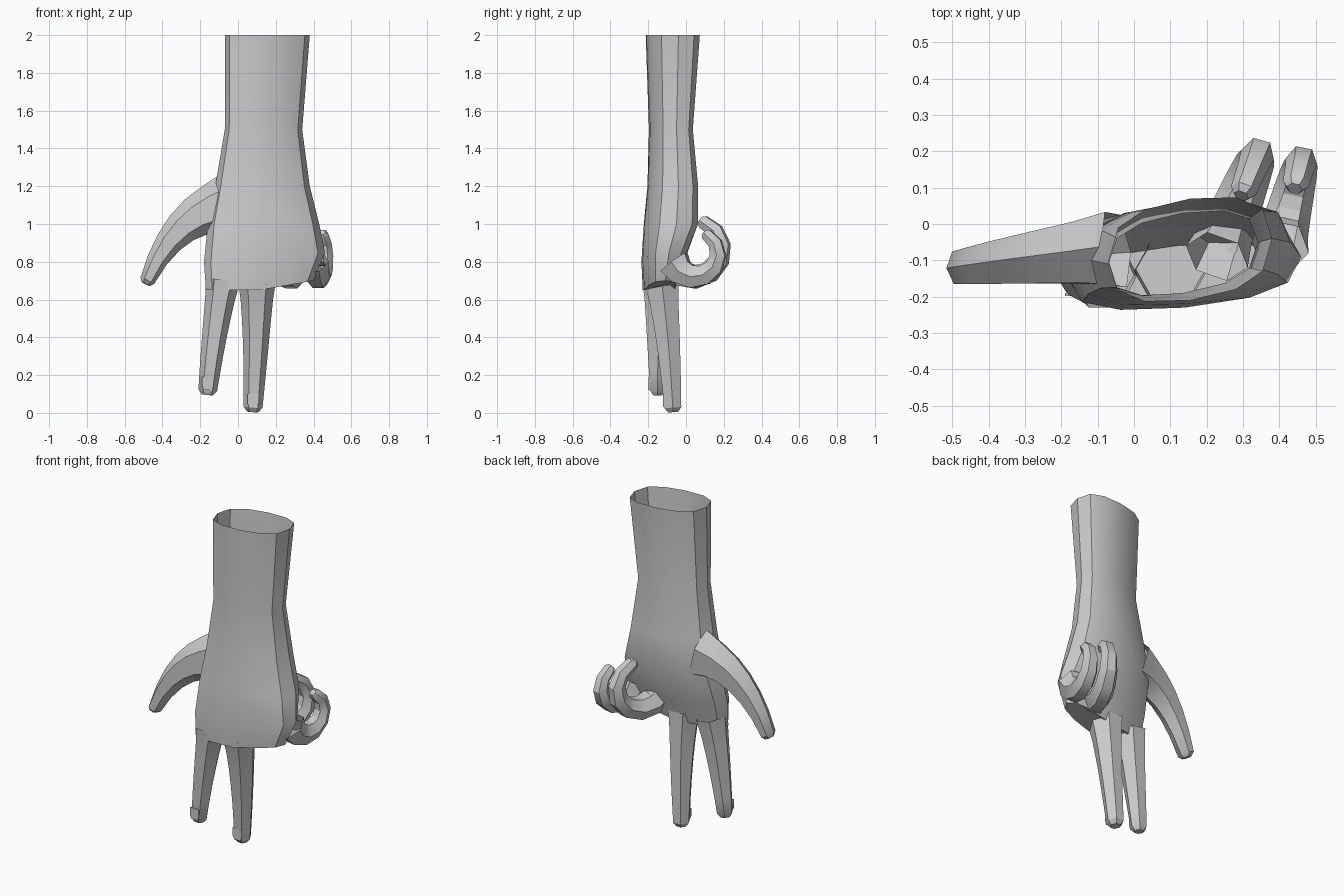
import bpy, bmesh, math
from mathutils import Vector

cube = bpy.data.objects.get("Cube")
if cube:
    bpy.data.objects.remove(cube, do_unlink=True)

skin = bpy.data.materials.new("plain grey")
skin.use_nodes = True
grey = (0.6, 0.6, 0.6, 1)
skin.diffuse_color = grey
skin.node_tree.nodes["Principled BSDF"].inputs["Base Color"].default_value = grey


def loft(name, rings, cap_start=False):
    """Skin a list of equal point rings into one object, closed at the end."""
    bm = bmesh.new()
    loops = [[bm.verts.new(point) for point in ring] for ring in rings]
    count = len(loops[0])
    for upper, lower in zip(loops, loops[1:]):
        for i in range(count):
            j = (i + 1) % count
            bm.faces.new((upper[i], upper[j], lower[j], lower[i]))
    if cap_start:
        bm.faces.new(loops[0])
    bm.faces.new(loops[-1])
    bmesh.ops.recalc_face_normals(bm, faces=bm.faces)
    mesh = bpy.data.meshes.new(name)
    bm.to_mesh(mesh)
    bm.free()
    mesh.materials.append(skin)
    obj = bpy.data.objects.new(name, mesh)
    bpy.context.collection.objects.link(obj)
    bpy.ops.object.select_all(action='DESELECT')
    obj.select_set(True)
    bpy.context.view_layer.objects.active = obj
    bpy.ops.object.shade_smooth_by_angle(angle=math.radians(32))


def soften(value, power):
    return math.copysign(abs(value) ** power, value)


def palm_ring(z, right, left, middle, depth, sides=12):
    """Flattened oval, slightly turned, its lower rings lifting to the left."""
    ring = []
    lift = 0.1 if z < 0.9 else 0
    for i in range(sides):
        angle = math.tau * i / sides
        across = soften(math.cos(angle), 0.85) / 2
        x = (right + left) / 2 + (left - right) * across
        y = middle + 0.06 * across + depth * soften(math.sin(angle), 0.7)
        ring.append((x, y, z + lift * max(0, across)))
    return ring


def bend(start, control, end, steps=6):
    """Points along a simple curve steered by one control point."""
    a, b, c = Vector(start), Vector(control), Vector(end)
    ratios = [i / steps for i in range(steps + 1)]
    return [a.lerp(b, t).lerp(b.lerp(c, t), t) for t in ratios]


def curl(x, y, z, radius, bulge, first, last, steps=7):
    """Points along an upward hook that swings sideways as it turns."""
    points = []
    for i in range(steps + 1):
        angle = math.radians(first + (last - first) * i / steps)
        points.append(Vector((x + bulge * math.cos(angle),
                              y + radius * math.cos(angle),
                              z + radius * math.sin(angle))))
    return points


def digit(name, side, path, widths, depths, sides=6):
    """Tapering six-sided tube with a blunt, narrowed tip."""
    last = len(path) - 1
    rings = []

    def section(centre, tangent, width, depth):
        across = Vector(side)
        across = (across - tangent * across.dot(tangent)).normalized()
        out = tangent.cross(across) * depth / math.cos(math.pi / sides)
        angles = [math.tau * k / sides for k in range(sides)]
        rings.append([centre + across * width * math.cos(a) + out * math.sin(a)
                      for a in angles])

    for i, point in enumerate(path):
        tangent = (path[min(i + 1, last)] - path[max(i - 1, 0)]).normalized()
        taper = (i / last) ** 0.7
        width = widths[0] + (widths[1] - widths[0]) * taper
        depth = depths[0] + (depths[1] - depths[0]) * taper
        section(point, tangent, width, depth)
    section(path[-1] + tangent * width / 2, tangent, width * 0.6, depth * 0.6)
    loft(name, rings)


def nail(name, tip, width, depth):
    """Thin plate on the front of a fingertip."""
    rings = []
    for rise, spread in ((0.07, 0.6), (0.02, 0.6), (0, 0.4)):
        x = width * spread
        front = tip[1] - depth - 0.008
        back = front + 0.008
        rings.append([(tip[0] + dx, y, tip[2] + rise)
                      for dx, y in ((-x, front), (x, front), (x, back), (-x, back))])
    loft(name, rings, cap_start=True)


# Open wrist running down into the palm
loft("wrist_and_palm", [palm_ring(*values) for values in (
    (2, -0.07, 0.38, -0.07, 0.14),
    (1.5, -0.07, 0.34, -0.08, 0.11),
    (1.2, -0.12, 0.38, -0.07, 0.13),
    (1, -0.16, 0.43, -0.08, 0.14),
    (0.8, -0.18, 0.46, -0.12, 0.11),
    (0.65, -0.17, 0.4, -0.14, 0.08),
)])

# Straight fingers with nails
for name, root, knuckle, tip, widths, depths in (
    ("index", (-0.08, -0.14, 0.7), (-0.13, -0.15, 0.4), (-0.16, -0.15, 0.12),
     (0.09, 0.05), (0.09, 0.04)),
    ("middle", (0.1, -0.13, 0.7), (0.1, -0.09, 0.4), (0.08, -0.07, 0.03),
     (0.1, 0.05), (0.09, 0.045)),
):
    digit(name + "_finger", (1, 0, 0), bend(root, knuckle, tip), widths, depths)
    nail(name + "_nail", tip, widths[1], depths[1])

# Fingers curled up behind the palm
digit("ring_finger", (1, -0.3, 0), curl(0.28, 0.04, 0.87, 0.15, 0.06, -150, 70),
      (0.09, 0.036), (0.08, 0.034))
digit("little_finger", (1, -0.2, 0), curl(0.43, 0.05, 0.84, 0.12, 0.03, -160, 60),
      (0.08, 0.036), (0.08, 0.03))

# Thumb spreading out from the palm edge
digit("thumb", (0.6, 0, -0.8),
      bend((-0.05, -0.07, 1.1), (-0.33, -0.1, 1.06), (-0.48, -0.12, 0.7)),
      (0.17, 0.04), (0.1, 0.045))
